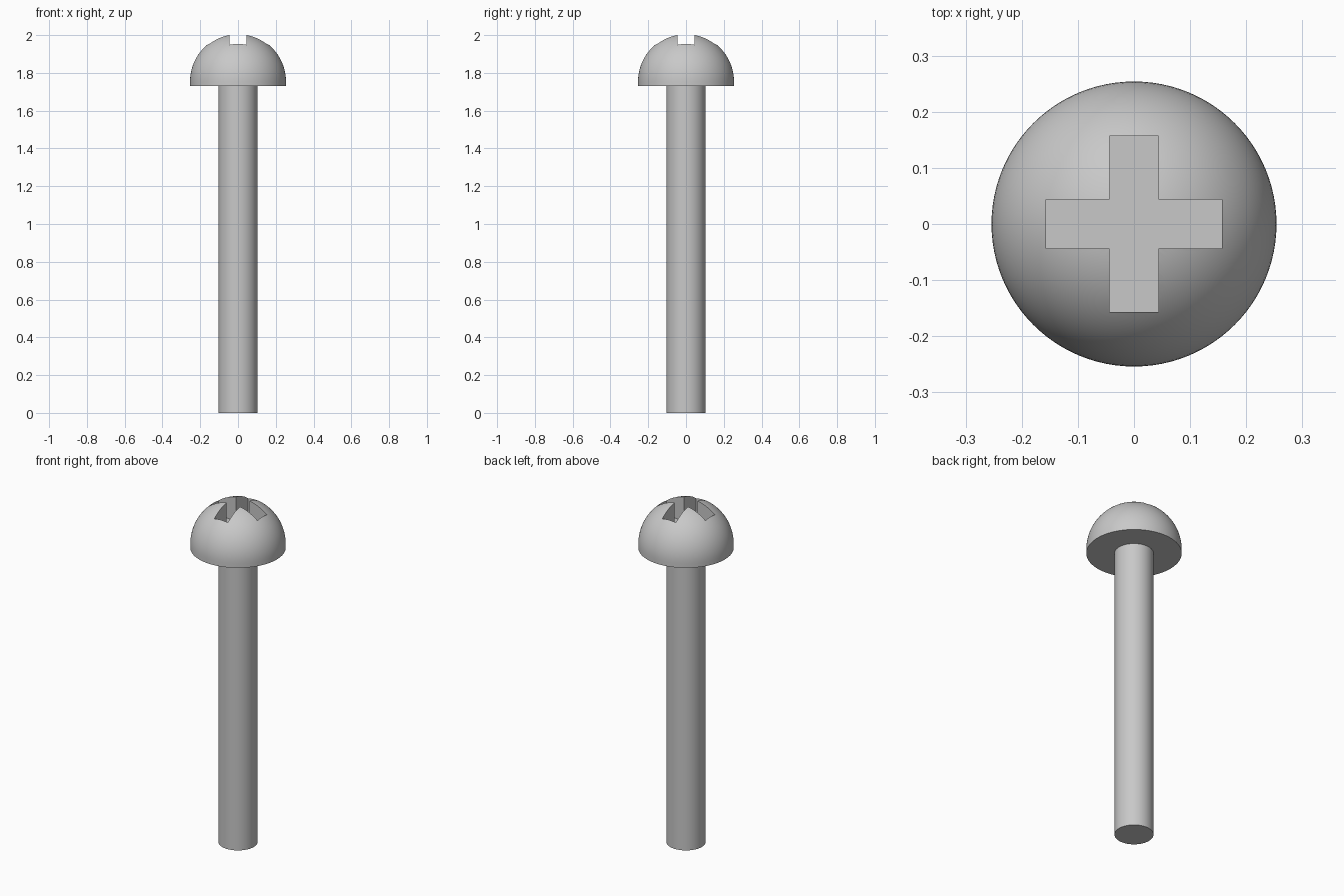
import bpy
import bmesh
import math

HEAD_R, HEAD_BASE, DOME_Z = 0.254, 1.73, 1.754
SHAFT_R = 0.104
SLOT_HALF, SLOT_REACH, SLOT_FLOOR = 0.044, 0.157, 1.86

cube = bpy.data.objects.get("Cube")
if cube:
    bpy.data.objects.remove(cube, do_unlink=True)

steel = bpy.data.materials.new("grey_steel")
steel.use_nodes = True
colour = (0.58, 0.58, 0.58, 1)
steel.diffuse_color = colour
steel.node_tree.nodes["Principled BSDF"].inputs["Base Color"].default_value = colour


def finish(name, bm):
    """Turn a bmesh into a named object in the scene."""
    bmesh.ops.recalc_face_normals(bm, faces=bm.faces)
    mesh = bpy.data.meshes.new(name)
    bm.to_mesh(mesh)
    bm.free()
    mesh.materials.append(steel)
    obj = bpy.data.objects.new(name, mesh)
    bpy.context.collection.objects.link(obj)
    return obj


def lathe(name, profile, steps=96):
    """Spin an (r, z) profile around the z axis."""
    bm = bmesh.new()
    verts = [bm.verts.new((r, 0, z)) for r, z in profile]
    edges = [bm.edges.new(pair) for pair in zip(verts, verts[1:])]
    bmesh.ops.spin(bm, geom=verts + edges, cent=(0, 0, 0), axis=(0, 0, 1),
                   angle=math.tau, steps=steps)
    bmesh.ops.remove_doubles(bm, verts=bm.verts, dist=1e-5)
    return finish(name, bm)


def activate(obj):
    bpy.ops.object.select_all(action="DESELECT")
    obj.select_set(True)
    bpy.context.view_layer.objects.active = obj


# Domed head with a short straight rim
arc = [math.radians(90 * i / 24) for i in range(24)]
dome = [(HEAD_R * math.cos(a), DOME_Z + HEAD_R * math.sin(a)) for a in arc]
head = lathe("screw_head", [(0, HEAD_BASE), (HEAD_R, HEAD_BASE)] + dome
             + [(0, DOME_Z + HEAD_R)])

# Plain shaft, capped just inside the head
shaft = lathe("screw_shaft", [(0, 0), (SHAFT_R, 0), (SHAFT_R, HEAD_BASE + 0.01),
                              (0, HEAD_BASE + 0.01)], 64)

# Cross-shaped cutter: one arm's corners repeated by quarter turns
bm = bmesh.new()
outline = []
for turn in range(4):
    c, s = [(1, 0), (0, 1), (-1, 0), (0, -1)][turn]
    for x, y in ((SLOT_REACH, -SLOT_HALF), (SLOT_REACH, SLOT_HALF),
                 (SLOT_HALF, SLOT_HALF)):
        outline.append(bm.verts.new((x * c - y * s, x * s + y * c, SLOT_FLOOR)))
floor = bm.faces.new(outline)
top = bmesh.ops.extrude_face_region(bm, geom=[floor])["geom"]
bmesh.ops.translate(bm, vec=(0, 0, 0.3),
                    verts=[v for v in top if isinstance(v, bmesh.types.BMVert)])
cutter = finish("slot_cutter", bm)
cutter.hide_render = True

# Cut the cross recess into the head
cut = head.modifiers.new("cross_recess", "BOOLEAN")
cut.operation = "DIFFERENCE"
cut.solver = "EXACT"
cut.object = cutter
activate(head)
bpy.ops.object.modifier_apply(modifier=cut.name)
bpy.data.objects.remove(cutter, do_unlink=True)

for part in (head, shaft):
    activate(part)
    bpy.ops.object.shade_smooth_by_angle(angle=math.radians(30))
